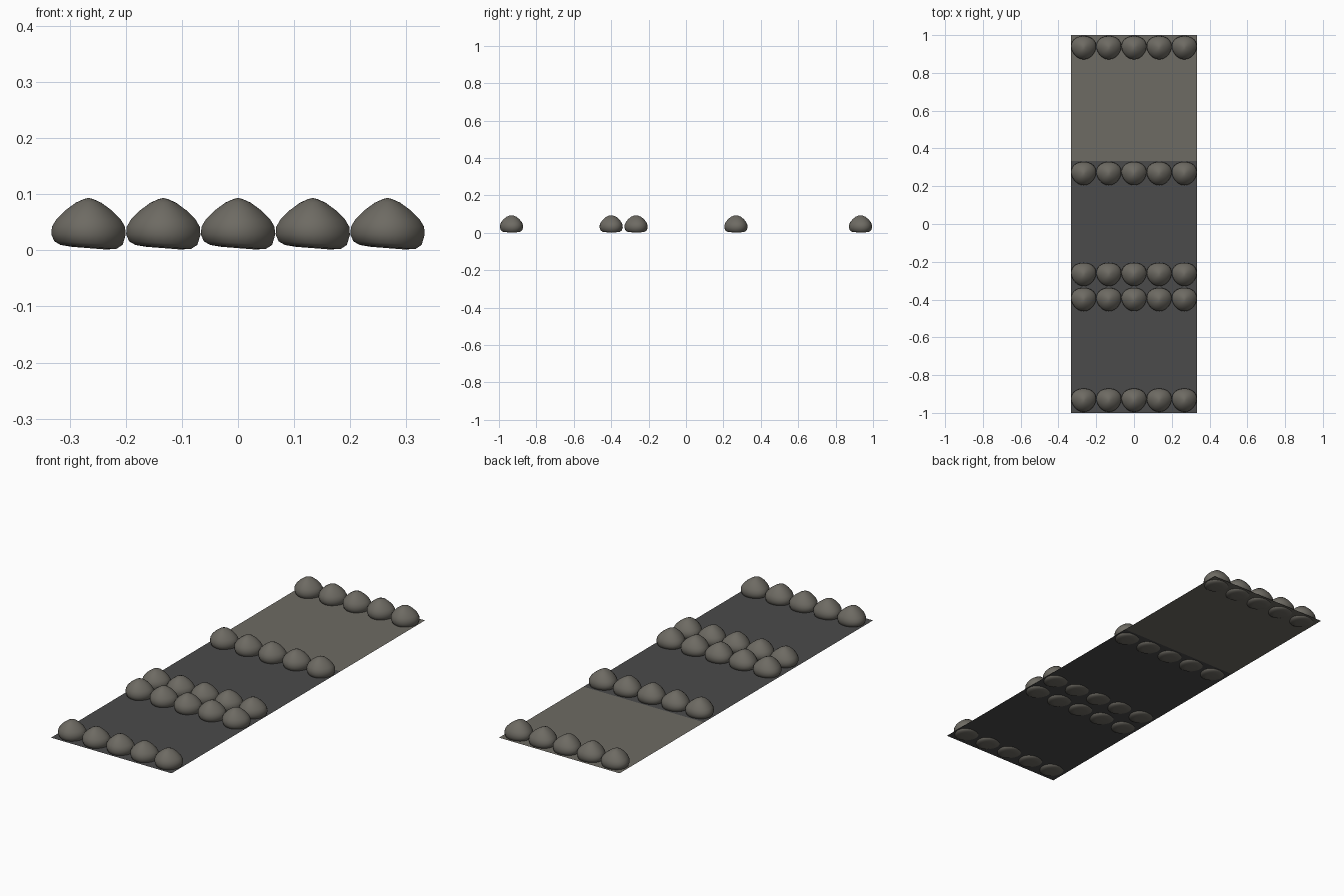
import bpy, bmesh, math

if "Cube" in bpy.data.objects:
    bpy.data.objects.remove(bpy.data.objects["Cube"])

def material(name, rgb):
    m = bpy.data.materials.new(name)
    m.diffuse_color = (*rgb, 1)
    m.use_nodes = True
    m.node_tree.nodes["Principled BSDF"].inputs["Base Color"].default_value = m.diffuse_color
    return m

stone_mat = material("stone grey", (0.155, 0.146, 0.125))
gravel_mat = material("light gravel", (0.155, 0.146, 0.125))
asphalt_mat = material("dark asphalt", (0.070, 0.070, 0.070))

W = 1 / 3          # half width of each square tile
GROUND = 0.012     # stones sink slightly through the ground sheet

# Ground: three square sheets in a row
def tile(name, y, mat):
    me = bpy.data.meshes.new(name)
    me.from_pydata([(-W, y - W, GROUND), (W, y - W, GROUND),
                    (W, y + W, GROUND), (-W, y + W, GROUND)], [], [(0, 1, 2, 3)])
    me.materials.append(mat)
    bpy.context.collection.objects.link(bpy.data.objects.new(name, me))

tile("front_ground", -2 * W, asphalt_mat)
tile("middle_ground", 0, asphalt_mat)
tile("back_ground", 2 * W, gravel_mat)

# Stone: rings of a rounded-triangle outline following a domed profile
PROFILE = [(0.45, 0.004), (0.75, 0.006), (0.92, 0.013), (1.0, 0.028), (0.985, 0.042),
           (0.87, 0.055), (0.63, 0.071), (0.34, 0.085), (0.12, 0.0915)]
RX, RY, SEG = 0.0662, 0.062, 28

def stone_mesh():
    angles = [2 * math.pi * i / SEG for i in range(SEG)]
    outline = []
    for a in angles:
        r = 1 + 0.035 * math.cos(3 * (a + math.pi / 2))
        outline.append((r * math.cos(a), r * math.sin(a)))
    xs, ys = zip(*outline)
    fit = lambda v, s: (2 * (v - min(s)) / (max(s) - min(s))) - 1
    bm = bmesh.new()
    rings = []
    for k, (f, z) in enumerate(PROFILE):
        ring = []
        for (x, y), a in zip(outline, angles):
            # fuller dome front to back than side to side
            g = f ** (1 - 0.25 * math.sin(a) ** 2) if k > 3 else f
            px, py = fit(x, xs) * g, fit(y, ys) * g
            # underside dips towards the right
            low = 0.006 * px * max(0, 1 - z / 0.03)
            ring.append(bm.verts.new((px * RX, py * RY, max(0, z - low))))
        rings.append(ring)
    for lo, hi in zip(rings, rings[1:]):
        for i in range(SEG):
            j = (i + 1) % SEG
            bm.faces.new((lo[i], lo[j], hi[j], hi[i]))
    top = bm.verts.new((0, 0, 0.0935))
    base = bm.verts.new((0, 0, 0.004))
    for i in range(SEG):
        j = (i + 1) % SEG
        bm.faces.new((rings[-1][i], rings[-1][j], top))
        bm.faces.new((rings[0][j], rings[0][i], base))
    for f in bm.faces:
        f.smooth = True
    bmesh.ops.recalc_face_normals(bm, faces=bm.faces)
    me = bpy.data.meshes.new("stone")
    bm.to_mesh(me)
    bm.free()
    me.materials.append(stone_mat)
    return me

# Five rows of five stones
mesh = stone_mesh()
for r, y in enumerate((-0.933, -0.4, -0.267, 0.267, 0.933)):
    for c in range(5):
        ob = bpy.data.objects.new(f"stone_row{r + 1}_{c + 1}", mesh)
        ob.location = ((c - 2) * 0.1333, y, 0)
        bpy.context.collection.objects.link(ob)
